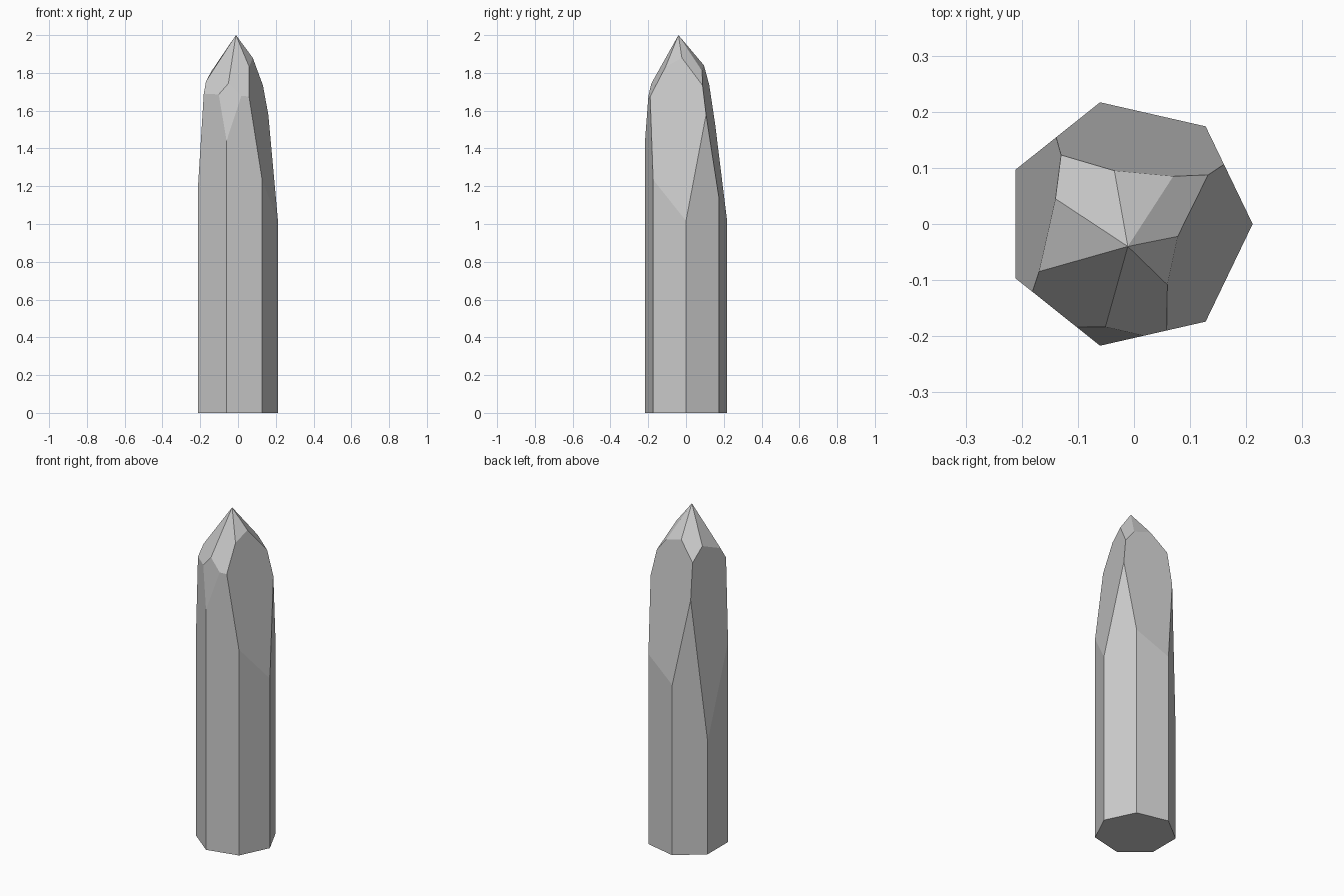
import bpy, bmesh, math
from mathutils import Vector

cube = bpy.data.objects.get("Cube")
if cube:
    bpy.data.objects.remove(cube, do_unlink=True)

# Plain stone colour
stone = bpy.data.materials.new("grey_stone")
stone.use_nodes = True
grey = (0.6, 0.6, 0.6, 1)
stone.diffuse_color = grey
stone.node_tree.nodes["Principled BSDF"].inputs["Base Color"].default_value = grey

# Seven-sided shaft
SIDES, RADIUS, CENTRE_X = 7, 0.2225, -0.011
bm = bmesh.new()
ring = []
for i in range(SIDES):
    a = math.tau * i / SIDES
    ring.append(bm.verts.new((CENTRE_X + RADIUS * math.cos(a), RADIUS * math.sin(a), 0)))
base = bm.faces.new(ring)
top = bmesh.ops.extrude_face_region(bm, geom=[base], use_keep_orig=True)
bmesh.ops.translate(bm, vec=(0, 0, 2.2), verts=[v for v in top["geom"] if isinstance(v, bmesh.types.BMVert)])
bmesh.ops.recalc_face_normals(bm, faces=bm.faces)


def cut(p, q, r):
    """Slice off everything outside the plane through three points."""
    p, q, r = Vector(p), Vector(q), Vector(r)
    n = (q - p).cross(r - p).normalized()
    if n.dot(Vector((0, 0, 0.5)) - p) > 0:
        n.negate()
    geom = bm.verts[:] + bm.edges[:] + bm.faces[:]
    bmesh.ops.bisect_plane(bm, geom=geom, dist=1e-5, plane_co=p, plane_no=n, clear_outer=True)
    rim = [e for e in bm.edges if e.is_boundary]
    if rim:
        bmesh.ops.holes_fill(bm, edges=rim, sides=0)


# Long shoulder facets: left, back, right, and the small front chip
cut((0.211, 0, 1.02), (0.056, -0.19, 1.69), (0.16, 0.108, 1.585))
cut((-0.06, 0.217, 1.02), (0.128, 0.174, 1.14), (-0.035, 0.095, 1.84))
cut((-0.211, 0.097, 0.68), (-0.211, -0.097, 1.21), (-0.14, 0.045, 1.81))
cut((-0.06, -0.217, 1.44), (-0.105, -0.183, 1.69), (0.02, -0.198, 1.69))

# Tip facets fanning out from the apex
apex = (-0.011, -0.04, 2)
fan = [(-0.14, 0.045, 1.81), (-0.035, 0.095, 1.84), (0.07, 0.085, 1.81),
       (0.078, -0.022, 1.88), (0.056, -0.105, 1.84), (-0.05, -0.18, 1.75),
       (-0.17, -0.085, 1.755)]
for i, corner in enumerate(fan):
    cut(apex, corner, fan[(i + 1) % len(fan)])

bmesh.ops.remove_doubles(bm, verts=bm.verts, dist=0.002)
bmesh.ops.recalc_face_normals(bm, faces=bm.faces)
mesh = bpy.data.meshes.new("crystal")
bm.to_mesh(mesh)
bm.free()
mesh.materials.append(stone)
crystal = bpy.data.objects.new("crystal", mesh)
bpy.context.collection.objects.link(crystal)
